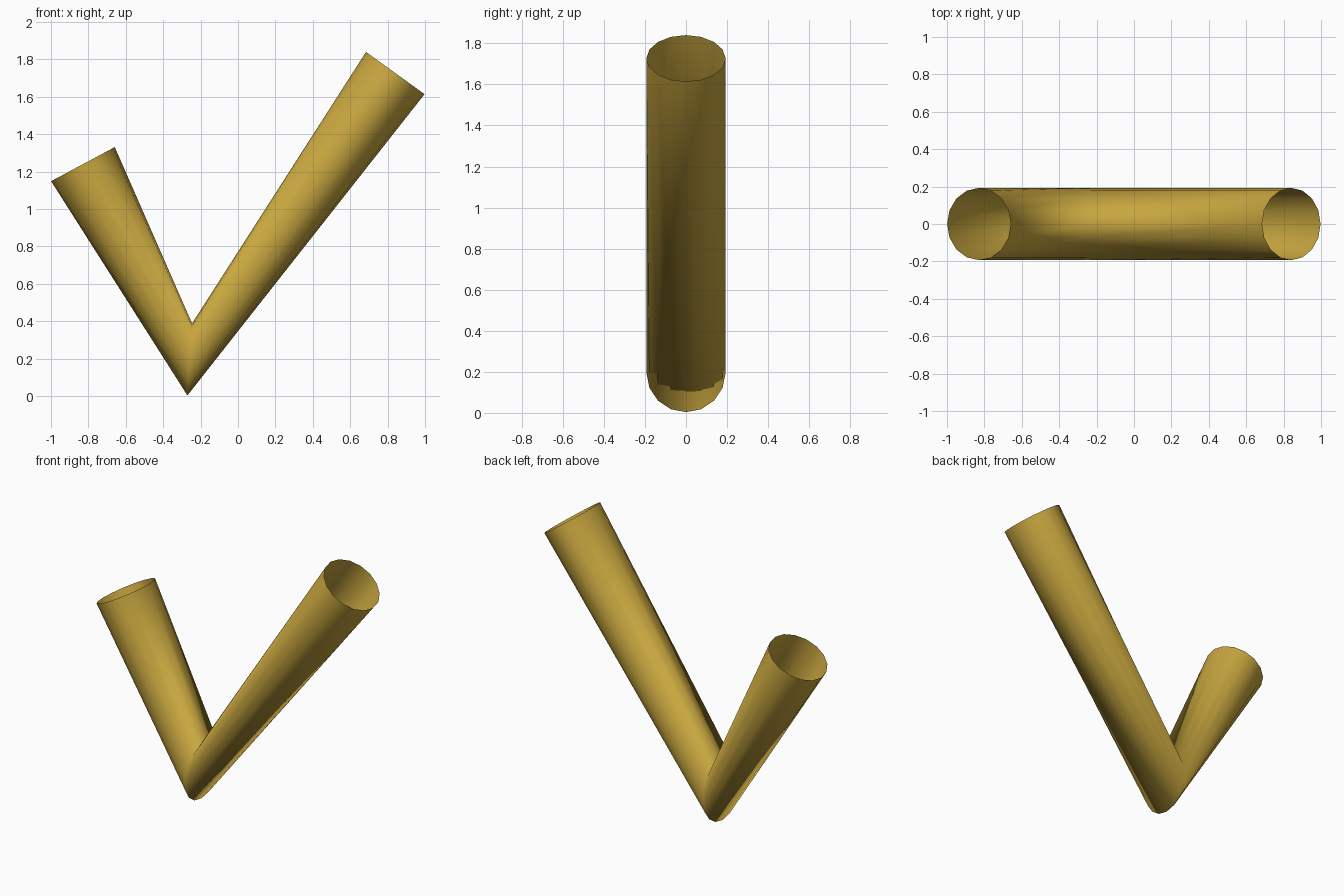
import bpy, bmesh, math
from mathutils import Vector

if "Cube" in bpy.data.objects:
    bpy.data.objects.remove(bpy.data.objects["Cube"])

SIDES = 16
RADIUS = 0.193

# Ring stations: centre and direction of the in-plane (xz) radius
STATIONS = [
    (Vector((-0.829, 0, 1.24)), Vector((0.17, 0, 0.091))),     # short arm end
    (Vector((-0.258, 0, 0.196)), Vector((0.0125, 0, 0.193))),  # elbow
    (Vector((0.841, 0, 1.727)), Vector((-0.156, 0, 0.1125))),  # long arm end
]

gold = bpy.data.materials.new("gold")
gold.diffuse_color = (0.58, 0.385, 0.05, 1)
gold.use_nodes = True
gold.node_tree.nodes["Principled BSDF"].inputs["Base Color"].default_value = gold.diffuse_color

# Open bent tube: bridge the three rings
bm = bmesh.new()
rings = []
for centre, across in STATIONS:
    u = across.normalized() * RADIUS
    v = Vector((0, RADIUS, 0))
    angles = [2 * math.pi * i / SIDES for i in range(SIDES)]
    rings.append([bm.verts.new(centre + u * math.cos(a) + v * math.sin(a)) for a in angles])
for a, b in zip(rings, rings[1:]):
    for i in range(SIDES):
        j = (i + 1) % SIDES
        bm.faces.new((a[i], b[i], b[j], a[j]))

# Point the faces outward from the tube axis
bm.normal_update()
first = bm.faces[:][0]
axis_mid = (STATIONS[0][0] + STATIONS[1][0]) / 2
if first.normal.dot(first.calc_center_median() - axis_mid) < 0:
    bmesh.ops.reverse_faces(bm, faces=bm.faces[:])
for f in bm.faces:
    f.smooth = True

mesh = bpy.data.meshes.new("bent_tube")
bm.to_mesh(mesh)
bm.free()
mesh.materials.append(gold)
tube = bpy.data.objects.new("bent_tube", mesh)
bpy.context.collection.objects.link(tube)
